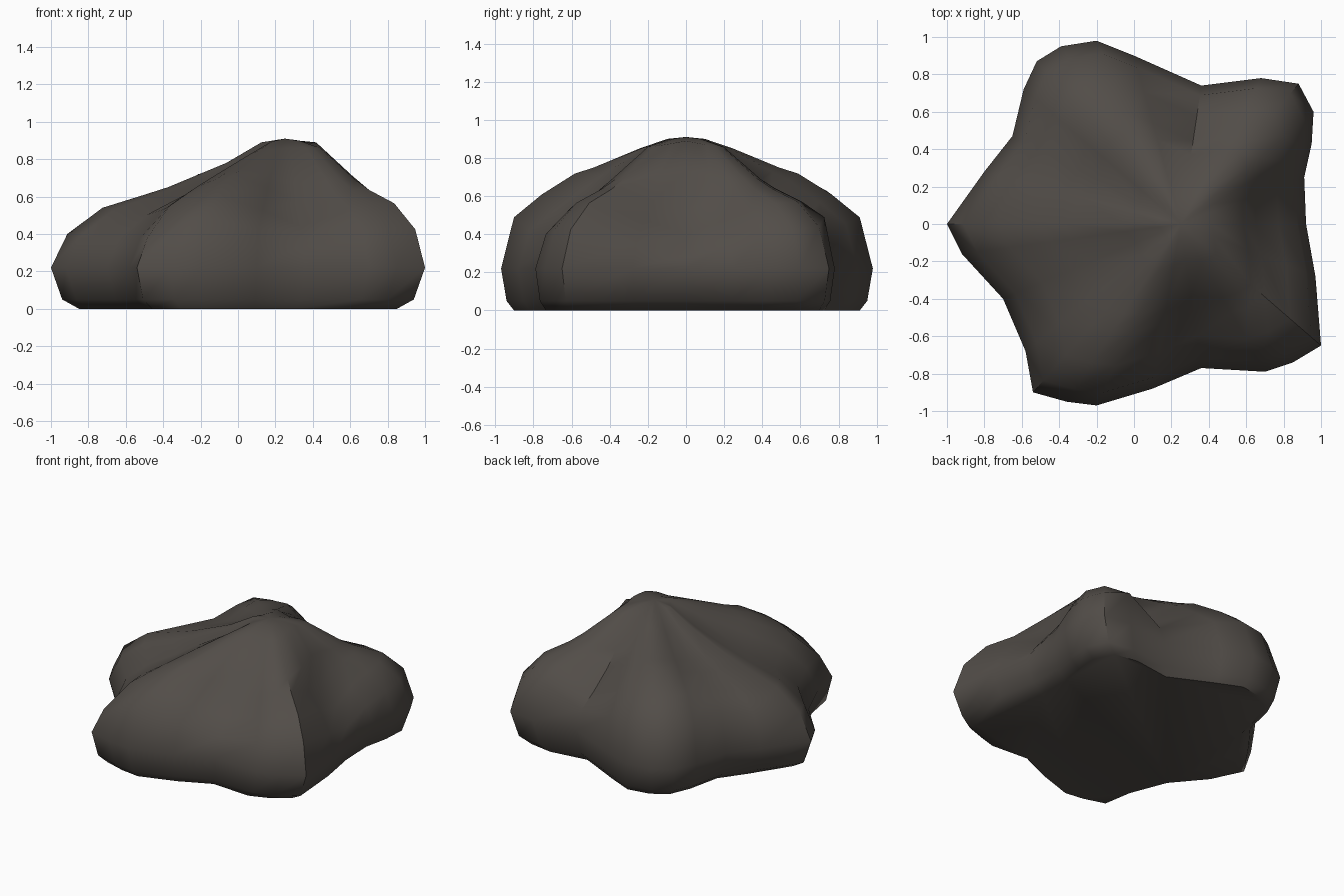
import bpy, bmesh, math
from mathutils import Vector

cube = bpy.data.objects.get("Cube")
if cube:
    bpy.data.objects.remove(cube, do_unlink=True)

# Widest contour of the boulder, counter-clockwise: five blunt lobes
WAIST = [(.92, 0), (.91, .25), (.95, .43), (.96, .6), (.88, .75), (.68, .78),
         (.36, .74), (0, .9), (-.2, .98), (-.39, .95), (-.52, .87), (-.59, .72),
         (-.65, .47), (-.8, .28), (-1, 0), (-.92, -.16), (-.7, -.4), (-.58, -.68),
         (-.54, -.9), (-.36, -.95), (-.2, -.97), (.1, -.88), (.36, -.77),
         (.7, -.79), (.85, -.74), (1, -.65), (.97, -.28)]
SUMMIT = Vector((.25, 0))
WAIST_Z = .22

# Heights at each ring (outer to inner) for ridges and valleys, keyed by bearing
RINGS = [.93, .78, .6, .5, .25, .1]
BOTH = {0: (.29, .40, .53, .73, .89, .90),
        46: (.43, .57, .64, .69, .86, .90),
        82: (.35, .44, .57, .67, .86, .90),
        117: (.49, .61, .72, .75, .85, .90),
        180: (.40, .54, .61, .65, .78, .89)}
BACK = {**BOTH, 62: (.49, .57, .64, .69, .86, .90),
        131: (.48, .64, .72, .74, .82, .89),
        150: (.49, .58, .64, .68, .79, .89)}
FRONT = {**BOTH, 131: (.38, .55, .65, .70, .82, .89),
         155: (.38, .50, .59, .65, .78, .89)}


def slope_height(bearing, ring):
    """Blend smoothly between neighbouring ridge and valley slopes."""
    slopes = BACK if bearing > 0 else FRONT
    keys = sorted(slopes)
    for a, b in zip(keys, keys[1:]):
        if abs(bearing) <= b:
            t = (abs(bearing) - a) / (b - a)
            t = t * t * (3 - 2 * t)
            return slopes[a][ring] * (1 - t) + slopes[b][ring] * t
    return slopes[keys[-1]][ring]


def upper_ring(bm, ring):
    verts = []
    for point in WAIST:
        spoke = Vector(point) - SUMMIT
        bearing = math.degrees(math.atan2(spoke.y, spoke.x))
        p = SUMMIT + spoke * RINGS[ring]
        verts.append(bm.verts.new((p.x, p.y, slope_height(bearing, ring))))
    return verts


def level_ring(bm, sx, sy, z):
    return [bm.verts.new((x * sx, y * sy, z)) for x, y in WAIST]


# Foot, undercut, waist, then the sloping top
bm = bmesh.new()
rings = [level_ring(bm, .85, .93, 0), level_ring(bm, .94, .97, .05),
         level_ring(bm, 1, 1, WAIST_Z)]
rings += [upper_ring(bm, i) for i in range(len(RINGS))]
count = len(WAIST)
for low, high in zip(rings, rings[1:]):
    for i in range(count):
        j = (i + 1) % count
        bm.faces.new((low[i], low[j], high[j], high[i]))
peak = bm.verts.new((SUMMIT.x, SUMMIT.y, .91))
for i in range(count):
    bm.faces.new((rings[-1][i], rings[-1][(i + 1) % count], peak))
bm.faces.new(rings[0][::-1])
bmesh.ops.recalc_face_normals(bm, faces=bm.faces)

mesh = bpy.data.meshes.new("boulder")
bm.to_mesh(mesh)
bm.free()
boulder = bpy.data.objects.new("boulder", mesh)
bpy.context.collection.objects.link(boulder)

# Dark stone colour
stone = bpy.data.materials.new("dark stone")
stone.use_nodes = True
colour = (.084, .074, .065, 1)
stone.diffuse_color = colour
stone.node_tree.nodes["Principled BSDF"].inputs["Base Color"].default_value = colour
mesh.materials.append(stone)

bpy.ops.object.select_all(action='DESELECT')
boulder.select_set(True)
bpy.context.view_layer.objects.active = boulder
bpy.ops.object.shade_smooth_by_angle(angle=math.radians(45))
